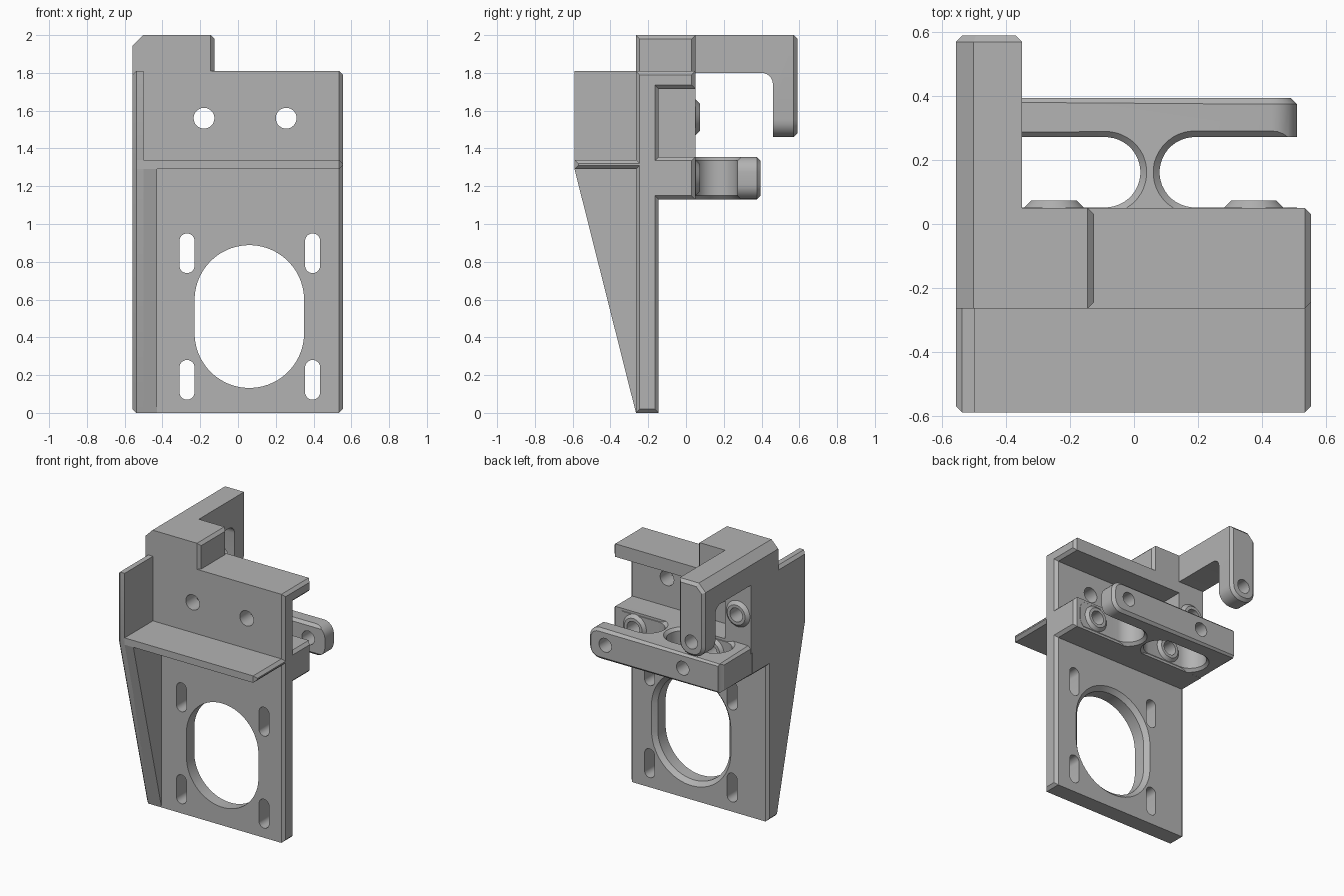
import bpy, bmesh, math
from mathutils import Vector

if "Cube" in bpy.data.objects:
    bpy.data.objects.remove(bpy.data.objects["Cube"], do_unlink=True)

grey = bpy.data.materials.new("plain_grey")
grey.use_nodes = True
grey.diffuse_color = (0.45, 0.45, 0.45, 1)
grey.node_tree.nodes["Principled BSDF"].inputs["Base Color"].default_value = grey.diffuse_color


def place(axis, level, a, b):
    return {"x": (level, a, b), "y": (a, level, b), "z": (a, b, level)}[axis]


def loft(name, axis, sections, bevels=()):
    """Solid through matching outlines; bevels are (vertex test, width, segments)."""
    bm = bmesh.new()
    rings = [[bm.verts.new(place(axis, lv, *p)) for p in pts] for lv, pts in sections]
    n = len(rings[0])
    for low, high in zip(rings, rings[1:]):
        for i in range(n):
            j = (i + 1) % n
            bm.faces.new((low[i], low[j], high[j], high[i]))
    bm.faces.new(rings[0])
    bm.faces.new(rings[-1])
    bmesh.ops.recalc_face_normals(bm, faces=bm.faces)
    for test, width, segs in bevels:
        edges = [e for e in bm.edges if test(e.verts[0].co) and test(e.verts[1].co)]
        bmesh.ops.bevel(bm, geom=edges, offset=width, offset_type="OFFSET",
                        segments=segs, profile=0.5, affect="EDGES")
    mesh = bpy.data.meshes.new(name)
    bm.to_mesh(mesh)
    bm.free()
    obj = bpy.data.objects.new(name, mesh)
    bpy.context.collection.objects.link(obj)
    mesh.materials.append(grey)
    return obj


def prism(name, axis, lo, hi, pts, bevels=()):
    return loft(name, axis, [(lo, pts), (hi, pts)], bevels)


def rect(a0, a1, b0, b1):
    return [(a0, b0), (a1, b0), (a1, b1), (a0, b1)]


def rounded(ca, cb, r, da=0, db=0, n=40):
    """Circle stretched into a slot by half lengths da and db."""
    pts = []
    for i in range(n):
        t = 2 * math.pi * (i + 0.5) / n
        c, s = math.cos(t), math.sin(t)
        pts.append((ca + r * c + math.copysign(da, c), cb + r * s + math.copysign(db, s)))
    return pts


def cut(obj, cutters):
    for c in cutters:
        c.hide_render = True
        mod = obj.modifiers.new("cut", "BOOLEAN")
        mod.operation, mod.solver, mod.object = "DIFFERENCE", "EXACT", c
    bpy.context.view_layer.update()
    deps = bpy.context.evaluated_depsgraph_get()
    mesh = bpy.data.meshes.new_from_object(obj.evaluated_get(deps))
    obj.modifiers.clear()
    obj.data = mesh


def at(axis, value):
    i = "xyz".index(axis)
    return lambda co: abs(co[i] - value) < 1e-4


def both(f, g):
    return lambda co: f(co) and g(co)


CH = 0.02
FRONT, BACK, REAR = -0.265, -0.145, 0.05

# Mounting plate with shelf, top flange and lower block
plate = prism("mounting_plate", "x", -0.535, 0.555, [
    (FRONT, 0), (FRONT, 1.29), (-0.59, 1.29), (-0.59, 1.34), (FRONT, 1.34),
    (FRONT, 1.81), (REAR, 1.81), (REAR, 1.715), (BACK, 1.715), (BACK, 1.355),
    (REAR, 1.355), (REAR, 1.13), (BACK, 1.13), (BACK, 0)],
    [(at("x", 0.555), CH, 1)])

# Side wall and the wider gusset under the shelf
side = prism("side_wall", "x", -0.558, -0.5, [
    (FRONT, 0), (-0.59, 1.29), (-0.59, 1.81), (REAR, 1.81),
    (REAR, 1.13), (BACK, 1.13), (BACK, 0)],
    [(at("x", -0.558), CH, 1)])
gusset = prism("gusset", "x", -0.535, -0.43,
               [(-0.2, 0), (FRONT, 0), (-0.59, 1.29), (-0.2, 1.29)])

# Overhead arm with a filleted, round-ended hook
fillet = [(0.40 + 0.06 * math.sin(t), 1.74 + 0.06 * math.cos(t))
          for t in [math.pi / 2 * (1 - i / 6) for i in range(7)]]
arm = prism("hook_arm", "x", -0.558, -0.35, [
    (FRONT, 1.3), (FRONT, 2), (0.59, 2), (0.59, 1.46), (0.46, 1.46)]
    + fillet + [(REAR, 1.8), (REAR, 1.3)],
    [(both(at("z", 1.46), at("x", -0.558)), 0.09, 6),
     (both(at("z", 1.46), at("x", -0.35)), 0.09, 6),
     (both(at("z", 2), at("x", -0.558)), 0.055, 1),
     (at("y", 0.59), CH, 1)])

# Raised block beside the arm
raised = prism("raised_block", "z", 1.75, 2, rect(-0.5, -0.125, FRONT, REAR),
               [(at("x", -0.125), CH, 1)])

# Rear hinge bar joined to the block by a thin neck
bar = prism("hinge_bar", "z", 1.13, 1.355, rect(-0.555, 0.51, 0, 0.395),
            [(both(at("x", 0.51), at("z", 1.13)), 0.08, 6),
             (both(at("x", 0.51), at("z", 1.355)), 0.08, 6),
             (at("y", 0.395), CH, 1),
             (at("x", -0.555), CH, 1)])


def bar_slot(ca, da):
    levels = [(1.10, 0.13), (1.13, 0.13), (1.15, 0.11), (1.335, 0.11), (1.355, 0.13), (1.4, 0.13)]
    return loft("slot_cutter", "z",
                [(z, rounded(ca, 0.162, r, da)) for z, r in levels])


# Cutters for every hole
slots = [bar_slot(-0.22, 0.13), bar_slot(0.6, 0.41)]
bolts = [prism("bolt_cutter", "y", -0.4, 0, rounded(x, 1.56, 0.055))
         for x in (-0.18, 0.255)]
adjust = [prism("adjust_cutter", "y", -0.4, 0, rounded(x, z, 0.04, 0, 0.065))
          for x in (-0.27, 0.395) for z in (0.175, 0.845)]
window = loft("window_cutter", "y", [
    (y, rounded(0.06, 0.51, r, 0, 0.088, 64))
    for y, r in ((-0.4, 0.29), (-0.175, 0.29), (BACK, 0.32), (0, 0.32))])
pivots = [prism("pivot_cutter", "y", -0.1, 0.7, rounded(x, z, 0.05))
          for x, z in ((0.375, 1.245), (-0.25, 1.245), (-0.455, 1.565))]

cut(plate, bolts + adjust + [window] + pivots[:2])
cut(bar, slots + pivots[:2])
cut(arm, pivots[2:])

# Tapered bosses around the pivot holes
bosses = []
for (x, z), pivot in zip(((0.375, 1.245), (-0.25, 1.245), (-0.455, 1.565)), pivots):
    boss = loft("pivot_boss", "y", [(y, rounded(x, z, r)) for y, r in
                                    ((0.03, 0.095), (REAR, 0.095), (0.073, 0.072))])
    cut(boss, [pivot])
    bosses.append(boss)

for c in slots + bolts + adjust + [window] + pivots:
    bpy.data.objects.remove(c, do_unlink=True)

# Smooth the round holes and keep the chamfers crisp
bpy.ops.object.select_all(action="DESELECT")
for obj in [plate, side, gusset, arm, raised, bar] + bosses:
    obj.select_set(True)
bpy.context.view_layer.objects.active = plate
bpy.ops.object.shade_smooth_by_angle(angle=math.radians(30))
